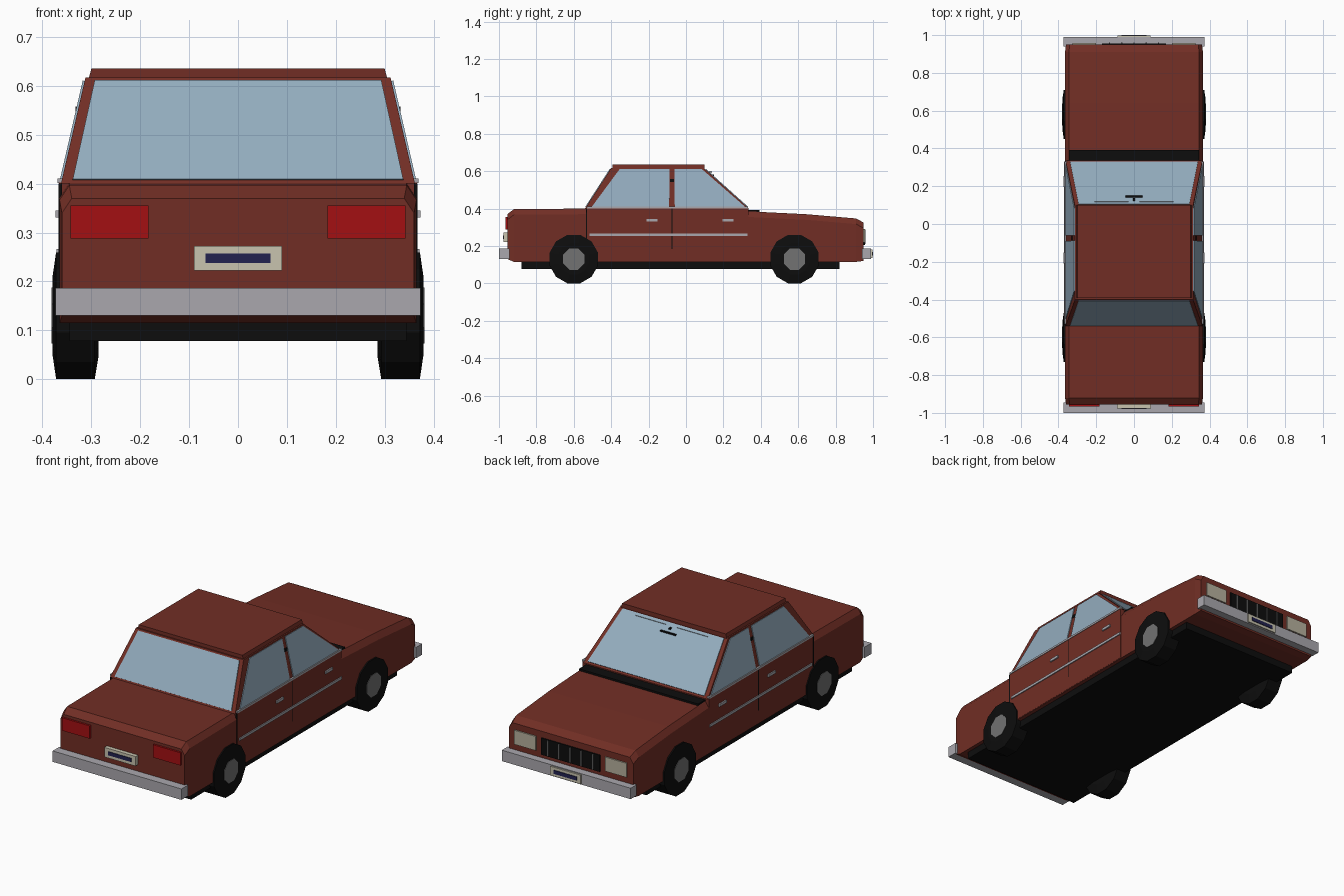
import bpy, bmesh, math
from mathutils import Vector

cube = bpy.data.objects.get("Cube")
if cube:
    bpy.data.objects.remove(cube)


def material(name, r, g, b):
    m = bpy.data.materials.new(name)
    m.use_nodes = True
    m.diffuse_color = (r, g, b, 1)
    m.node_tree.nodes["Principled BSDF"].inputs["Base Color"].default_value = (r, g, b, 1)
    return m


PAINT = material("brick red paint", .165, .027, .018)
GLASS = material("blue grey glass", .29, .41, .51)
CHROME = material("silver trim", .40, .39, .42)
BLACK = material("black rubber", .004, .004, .004)
HUB = material("hub grey", .17, .17, .17)
RED = material("tail light red", .37, .005, .006)
CREAM = material("plate cream", .58, .55, .43)
NAVY = material("plate navy", .016, .016, .08)
LAMP = material("headlight beige", .47, .44, .34)


def finish(name, bm, mat):
    bmesh.ops.recalc_face_normals(bm, faces=bm.faces)
    me = bpy.data.meshes.new(name)
    bm.to_mesh(me)
    bm.free()
    me.materials.append(mat)
    ob = bpy.data.objects.new(name, me)
    bpy.context.collection.objects.link(ob)
    return ob


def box(name, mat, x, y, z):
    """Box from (low, high) ranges."""
    bm = bmesh.new()
    bmesh.ops.create_cube(bm, size=1)
    for v in bm.verts:
        v.co = [r[0] if c < 0 else r[1] for r, c in zip((x, y, z), v.co)]
    return finish(name, bm, mat)


def pair(name, mat, x, y, z):
    """Box mirrored to both sides."""
    box("left_" + name, mat, x, y, z)
    box("right_" + name, mat, (-x[1], -x[0]), y, z)


def loft(name, mat, rings, closed=False):
    """Skin a list of point rings and cap the ends."""
    bm = bmesh.new()
    rows = [[bm.verts.new(p) for p in ring] for ring in rings]
    n = len(rows[0])
    for a, b in zip(rows, rows[1:]):
        for i in range(n):
            j = (i + 1) % n
            bm.faces.new((a[i], a[j], b[j], b[i]))
    bm.faces.new(rows[0])
    bm.faces.new(rows[-1])
    return finish(name, bm, mat)


def plate(name, mat, pts):
    """Thin plate lying on a flat outline."""
    bm = bmesh.new()
    bm.faces.new([bm.verts.new(p) for p in pts])
    ob = finish(name, bm, mat)
    mod = ob.modifiers.new("thickness", "SOLIDIFY")
    mod.thickness = .008
    mod.offset = 0


# Lower body: chamfered cross-sections from tail to nose
def section(y, low, top, w=.365):
    half = [(w, low), (w, top - .03), (w - .02, top)]
    return [(x, y, z) for x, z in half] + [(-x, y, z) for x, z in reversed(half)]


loft("body", PAINT, [
    section(-.955, .13, .37, .36), section(-.92, .115, .397), section(-.53, .115, .40),
    section(.335, .115, .385), section(.64, .115, .37), section(.91, .115, .347),
    section(.95, .12, .325, .36)])
box("doors", PAINT, (-.366, .366), (-.53, .333), (.118, .402))
box("chassis", BLACK, (-.345, .345), (-.88, .82), (.078, .116))
box("cowl", BLACK, (-.345, .345), (.33, .392), (.37, .392))

# Cabin: tapered frame with a roof slab
Z0, Z1 = .40, .617
BASE, TOP = (.362, -.54, .337), (.312, -.40, .095)


def frame(z):
    t = (z - Z0) / (Z1 - Z0)
    return [a + (b - a) * t for a, b in zip(BASE, TOP)]


def ring(z):
    w, back, front = frame(z)
    return [(w, back, z), (w, front, z), (-w, front, z), (-w, back, z)]


loft("cabin_frame", PAINT, [ring(Z0), ring(Z1)])
loft("roof", PAINT, [
    [(s * w, y, z) for s, y in ((1, -.392), (1, .10), (-1, .10), (-1, -.392))]
    for w, z in ((.306, .612), (.30, .635))])

# Windows laid on the cabin slopes
LOW, HIGH = .407, .61
for name, k in (("rear_window", 1), ("windshield", 2)):
    plate(name, GLASS, [(x, frame(z)[k], z) for x, z in
                        ((-.338, LOW), (.338, LOW), (.293, HIGH), (-.293, HIGH))])
for side, s in (("left", 1), ("right", -1)):
    for name, outline in (
            ("rear_door_window", ((-.505, LOW), (-.09, LOW), (-.088, HIGH), (-.355, HIGH))),
            ("front_door_window", ((-.06, LOW), (.318, LOW), (.085, HIGH), (-.062, HIGH)))):
        plate(f"{side}_{name}", GLASS, [(s * frame(z)[0], y, z) for y, z in outline])
pair("pillar_catch", BLACK, (.312, .332), (-.085, -.063), (.543, .558))

# Mirror and visor strips on the windshield
box("mirror", BLACK, (-.045, .045), (.13, .15), (.575, .581))
box("mirror_stem", BLACK, (-.005, .005), (.12, .138), (.592, .598))
pair("visor_strip", HUB, (.03, .21), (.10, .118), (.599, .603))

# Side trim, handles and door seams
pair("belt_trim", CHROME, (.355, .369), (-.53, .332), (.401, .411))
pair("side_trim", CHROME, (.36, .371), (-.515, .33), (.253, .266))
for name, y in (("rear_handle", -.21), ("front_handle", .195)):
    pair(name, CHROME, (.36, .373), (y, y + .058), (.331, .345))
pair("door_seam", BLACK, (.36, .367), (-.078, -.072), (.185, .40))
pair("rear_door_seam", BLACK, (.36, .367), (-.534, -.528), (.24, .40))

# Tail end
box("tail_bumper", CHROME, (-.373, .373), (-1, -.945), (.13, .187))
pair("tail_light", RED, (.183, .343), (-.965, -.95), (.288, .355))
box("tail_plate", CREAM, (-.09, .09), (-.976, -.95), (.222, .272))
box("tail_plate_band", NAVY, (-.066, .066), (-.979, -.974), (.238, .257))

# Nose end
box("nose_bumper", CHROME, (-.373, .373), (.94, .99), (.13, .187))
box("nose_plate", CREAM, (-.088, .088), (.985, .997), (.135, .182))
box("nose_plate_band", NAVY, (-.066, .066), (.995, 1), (.149, .168))
pair("headlight", LAMP, (.2, .325), (.94, .957), (.218, .292))
box("grille", BLACK, (-.17, .17), (.94, .956), (.205, .292))
for i in range(5):
    x = (i - 2) * .065
    box("grille_bar", HUB, (x - .003, x + .003), (.95, .96), (.21, .288))


# Wheels: twelve-sided tyres with eight-sided hubs
def circle(x, y, r, n):
    return [(x, y + r * math.cos(a), .13 + r * math.sin(a))
            for a in (2 * math.pi * (i + .5) / n for i in range(n))]


for end, y in (("tail", -.60), ("nose", .58)):
    for side, s in (("left", 1), ("right", -1)):
        loft(f"{side}_{end}_tyre", BLACK, [
            circle(s * x, y, r, 12) for x, r in
            ((.285, .085), (.293, .134), (.372, .134), (.379, .085))])
        loft(f"{side}_{end}_hub", HUB, [
            circle(s * x, y, .062, 8) for x in (.37, .381)])
